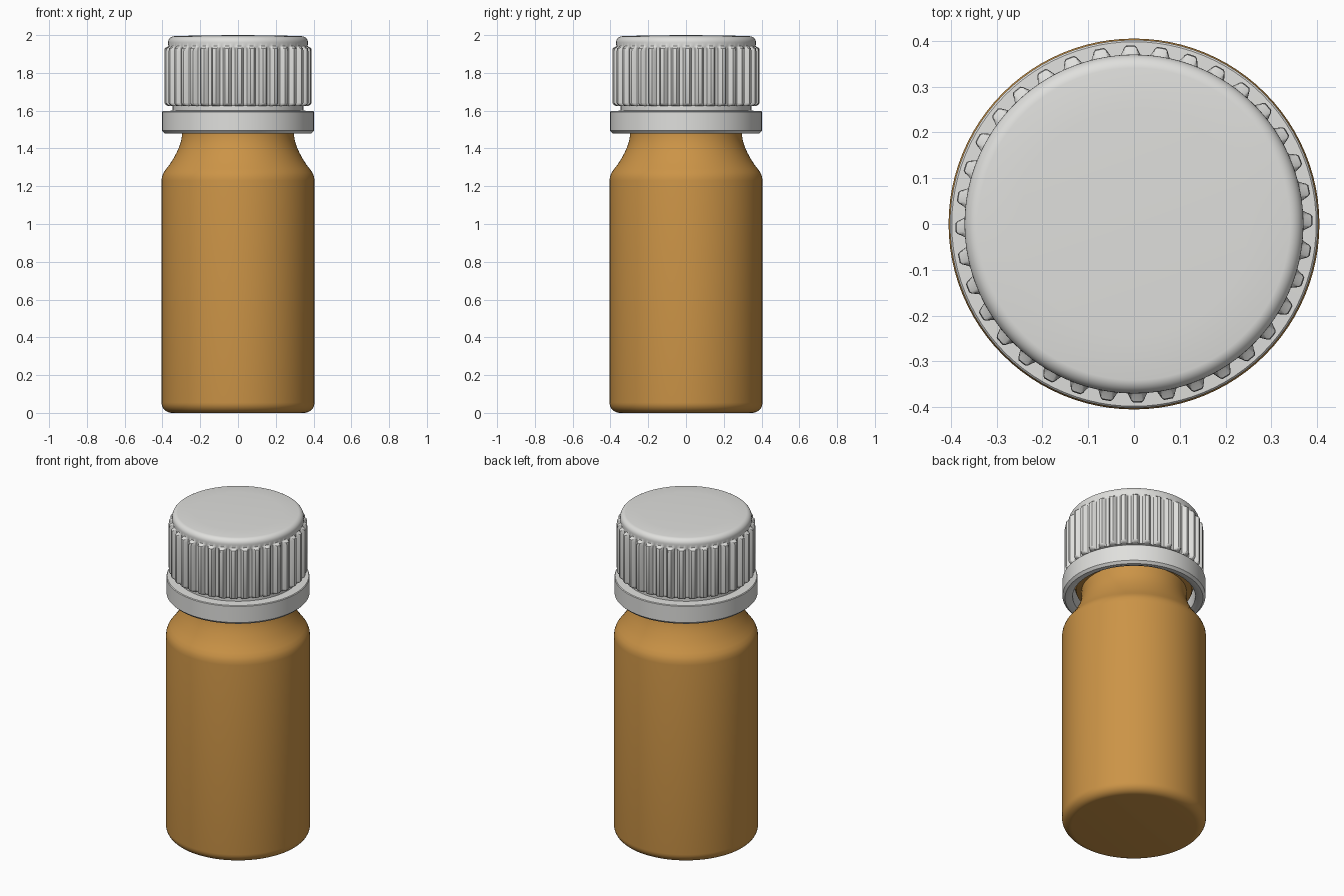
import bpy
import bmesh
import math

if "Cube" in bpy.data.objects:
    bpy.data.objects.remove(bpy.data.objects["Cube"])

TEETH = 36
# grip rib cross-section: (fraction of pitch, height 0..1)
RIB = [(0, 0), (.14, 0), (.29, .8), (.36, 1), (.5, 1), (.64, 1), (.71, .8), (.86, 0)]


def material(name, rgb):
    m = bpy.data.materials.new(name)
    m.diffuse_color = (*rgb, 1)
    m.use_nodes = True
    m.node_tree.nodes["Principled BSDF"].inputs["Base Color"].default_value = m.diffuse_color
    return m


def arc(cx, cz, r, a0, a1, n):
    """Profile points along an arc, angles in degrees."""
    steps = [math.radians(a0 + (a1 - a0) * i / n) for i in range(n + 1)]
    return [(cx + r * math.cos(a), cz + r * math.sin(a)) for a in steps]


def lathe(name, profile, mat, angles, closed=False):
    """Revolve (radius, z, rib depth) points; angles are (theta, rib height)."""
    bm = bmesh.new()
    rings = []
    for p in profile:
        r, z, depth = p if len(p) == 3 else (*p, 0)
        if r < 1e-5:
            rings.append([bm.verts.new((0, 0, z))] * len(angles))
        else:
            rings.append([bm.verts.new(((r + depth * h) * math.cos(a),
                                        (r + depth * h) * math.sin(a), z))
                          for a, h in angles])
    pairs = list(zip(rings, rings[1:]))
    if closed:
        pairs.append((rings[-1], rings[0]))
    n = len(angles)
    for lo, hi in pairs:
        for i in range(n):
            j = (i + 1) % n
            corners = list(dict.fromkeys((lo[i], lo[j], hi[j], hi[i])))
            bm.faces.new(corners)
    bmesh.ops.recalc_face_normals(bm, faces=bm.faces)
    mesh = bpy.data.meshes.new(name)
    bm.to_mesh(mesh)
    bm.free()
    mesh.materials.append(mat)
    obj = bpy.data.objects.new(name, mesh)
    bpy.context.collection.objects.link(obj)
    bpy.ops.object.select_all(action='DESELECT')
    obj.select_set(True)
    bpy.context.view_layer.objects.active = obj
    bpy.ops.object.shade_smooth_by_angle(angle=math.radians(35))
    return obj


amber = material("amber_glass", (.60, .295, .062))
white = material("white_plastic", (.74, .74, .72))

round_angles = [(2 * math.pi * i / 96, 0) for i in range(96)]
pitch = 2 * math.pi / TEETH
rib_angles = [((t + f - .5) * pitch + .02, h) for t in range(TEETH) for f, h in RIB]

# bottle: rounded base, straight body, S-curved shoulder, neck and neck bead
bottle = [(0, 0)] + arc(.35, .055, .055, -90, 0, 8)
bottle += [(.405, 1.23), (.402, 1.252), (.394, 1.272), (.38, 1.292), (.362, 1.315),
           (.343, 1.345), (.325, 1.378), (.31, 1.412), (.3, 1.445), (.296, 1.475),
           (.295, 1.525), (.325, 1.53)]
bottle += arc(.317, 1.55, .015, -45, 45, 4) + [(.31, 1.58), (.295, 1.58), (.295, 1.62), (0, 1.62)]
lathe("bottle", bottle, amber, round_angles)

# tamper ring: hollow band below the cap
ring = [(.345, 1.49), (.37, 1.48), (.388, 1.48), (.402, 1.494), (.402, 1.594),
        (.398, 1.598), (.345, 1.60)]
lathe("tamper_ring", ring, white, round_angles, closed=True)

# recessed bridge joining ring and cap
lathe("bridge_band", [(.33, 1.585), (.346, 1.585), (.346, 1.64), (.33, 1.64)],
      white, round_angles, closed=True)

# screw cap: ribs fade in at the bottom, end in a short chamfer, domed lid
cap = [(0, 1.628), (.34, 1.625), (.361, 1.626, .012), (.365, 1.633, .02), (.366, 1.642, .024),
       (.366, 1.915, .024), (.366, 1.93, .022), (.368, 1.938, .006), (.369, 1.942), (.37, 1.96)]
cap += arc(.338, 1.962, .032, 10, 85, 7) + [(.25, 1.997), (.12, 1.999), (0, 2.0)]
lathe("screw_cap", cap, white, rib_angles)
